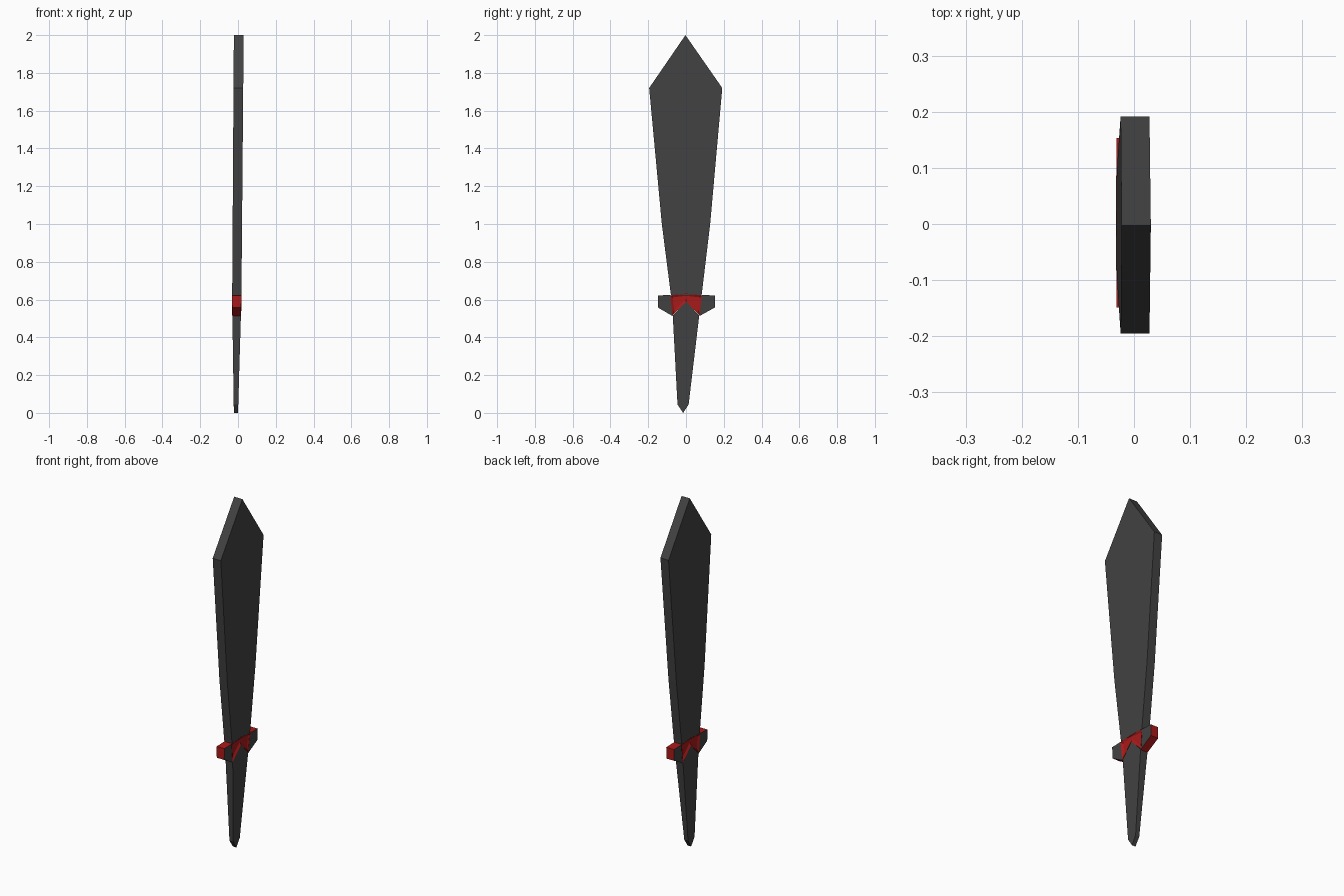
import bpy, bmesh

if "Cube" in bpy.data.objects:
    bpy.data.objects.remove(bpy.data.objects["Cube"])


def material(name, color):
    m = bpy.data.materials.new(name)
    m.diffuse_color = color
    m.use_nodes = True
    m.node_tree.nodes["Principled BSDF"].inputs["Base Color"].default_value = m.diffuse_color
    return m


dark = material("dark_metal", (0.055, 0.055, 0.055, 1))
red = material("red_trim", (0.4, 0.01, 0.01, 1))


def back_x(z):
    # rear surface leans slightly with height
    return -0.031 + 0.009 * (z - 0.6) / 1.4 if z > 0.6 else -0.031 + 0.009 * (0.6 - z) / 0.6


def front_x(z):
    return 0.018 + 0.012 * (z - 0.6) / 1.4 if z > 0.6 else 0.018 - 0.018 * (0.6 - z) / 0.6


def slab(name, profile, side_mat, face_mat, grow=0.0, inset=0.0):
    """Extrude a (y, z) outline through the tapering thickness of the sword."""
    bm = bmesh.new()
    back = [bm.verts.new((back_x(z) - grow, y, z)) for y, z in profile]
    front = [bm.verts.new((front_x(z) + grow, y, z)) for y, z in profile]
    caps = [bm.faces.new(back), bm.faces.new(front)]
    n = len(profile)
    for i in range(n):
        j = (i + 1) % n
        bm.faces.new((back[i], back[j], front[j], front[i]))
    bmesh.ops.recalc_face_normals(bm, faces=bm.faces)
    for f in caps:
        f.material_index = 1
    if inset:
        bmesh.ops.inset_individual(bm, faces=caps, thickness=inset, use_even_offset=True)
        for f in caps:
            step = f.normal * -0.007
            bmesh.ops.translate(bm, verts=f.verts, vec=step)
    mesh = bpy.data.meshes.new(name)
    bm.to_mesh(mesh)
    bm.free()
    mesh.materials.append(side_mat)
    mesh.materials.append(face_mat)
    ob = bpy.data.objects.new(name, mesh)
    bpy.context.collection.objects.link(ob)
    return ob


# Blade, widening towards the pointed tip
slab("blade", [(-0.08, 0.625), (0.083, 0.625), (0.128, 1.0), (0.192, 1.72),
               (-0.003, 2.0), (-0.195, 1.72), (-0.128, 1.0)], dark, dark)

# Handle, with its top fitted under the notch of the emblem
slab("handle", [(-0.07, 0.515), (-0.045, 0.045), (-0.015, 0.0), (0.014, 0.045),
                (0.07, 0.515), (0.0, 0.59)], dark, dark)

# Guard centre with raised rim and sunken panel
slab("guard_emblem", [(-0.083, 0.622), (0.0, 0.632), (0.086, 0.622), (0.074, 0.515),
                      (0.0, 0.588), (-0.072, 0.515)], red, red, 0.001, 0.012)

# Guard wings, red edges and dark faces
for side, tip in (("left", -0.149), ("right", 0.153)):
    s = 1 if tip > 0 else -1
    slab("guard_wing_" + side, [(s * 0.082, 0.624), (tip, 0.622), (tip, 0.558),
                                (s * 0.07, 0.512)], red, dark)
